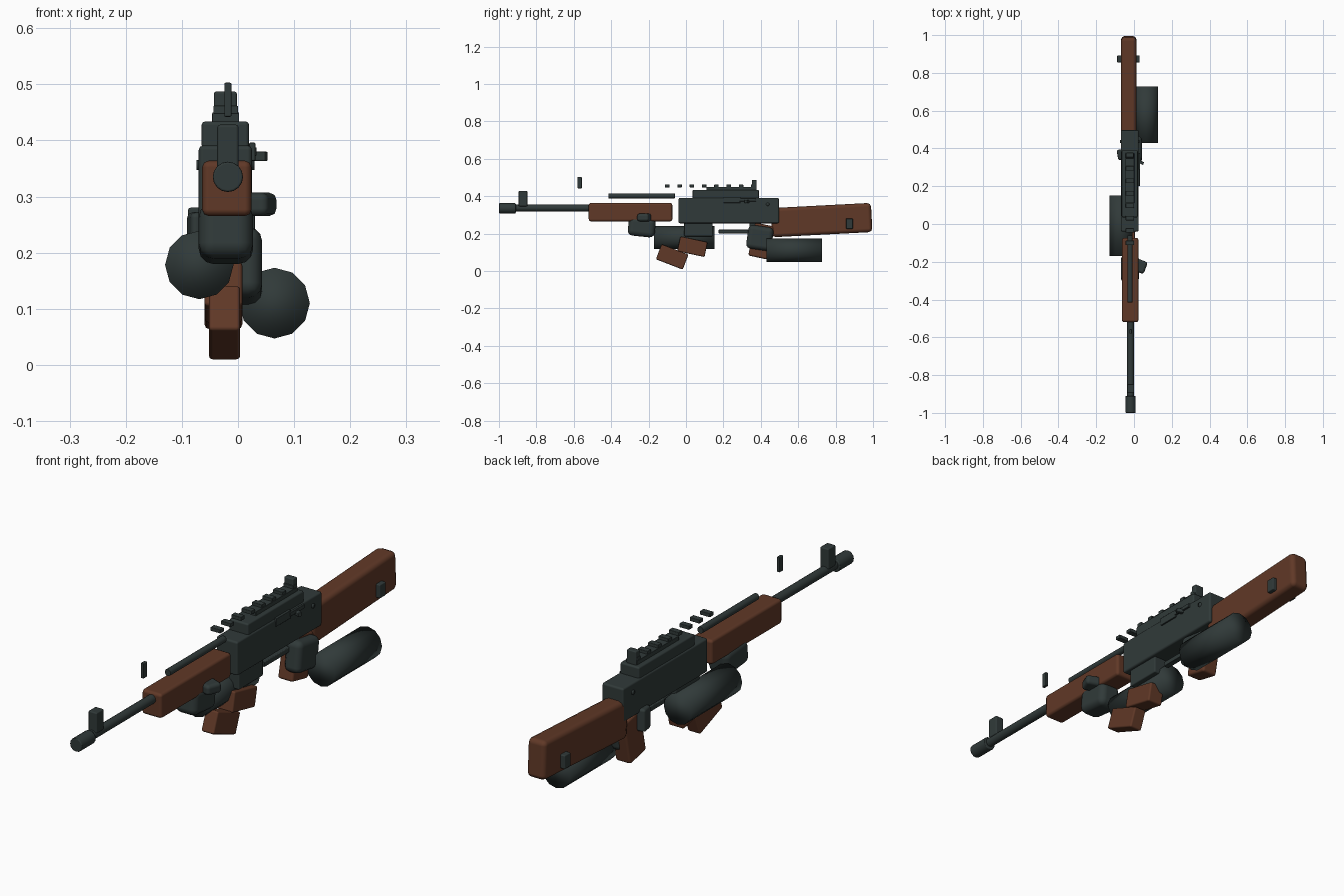
import bpy
import bmesh
from math import radians
from mathutils import Matrix, Vector

if "Cube" in bpy.data.objects:
    bpy.data.objects.remove(bpy.data.objects["Cube"])


def material(name, rgb):
    mat = bpy.data.materials.new(name)
    mat.use_nodes = True
    mat.diffuse_color = (*rgb, 1)
    mat.node_tree.nodes["Principled BSDF"].inputs["Base Color"].default_value = (*rgb, 1)
    return mat


METAL = material("dark gunmetal", (0.03, 0.042, 0.041))
WOOD = material("brown wood", (0.118, 0.04, 0.02))
AXIS = -0.018  # centre line of the body


def finish(name, bm, mat, bevel=0.0, segments=2):
    mesh = bpy.data.meshes.new(name)
    bm.to_mesh(mesh)
    bm.free()
    mesh.materials.append(mat)
    for face in mesh.polygons:
        face.use_smooth = True
    obj = bpy.data.objects.new(name, mesh)
    bpy.context.collection.objects.link(obj)
    if bevel:
        mod = obj.modifiers.new("rounded edges", "BEVEL")
        mod.width, mod.segments = bevel, segments
        mod.harden_normals = True
    return obj


def box(name, x, y, z, mat=METAL, bevel=0.003, tilt=0, yaw=0, segments=2):
    """Box from (low, high) ranges; tilt turns about x, yaw about z."""
    low, high = Vector((x[0], y[0], z[0])), Vector((x[1], y[1], z[1]))
    size = high - low
    bm = bmesh.new()
    bmesh.ops.create_cube(bm, size=1, matrix=Matrix.Diagonal((*size, 1)))
    obj = finish(name, bm, mat, bevel, segments)
    obj.location = (low + high) / 2
    obj.rotation_euler = (radians(tilt), 0, radians(yaw))
    return obj


def tube(name, x, z, y, radius, sides=16, bevel=0.0, axis="Y"):
    """Cylinder along y, or along x when axis is X (y then gives the x range)."""
    bm = bmesh.new()
    bmesh.ops.create_cone(bm, cap_ends=True, segments=sides, radius1=radius,
                          radius2=radius, depth=y[1] - y[0])
    turn = Matrix.Rotation(radians(90), 3, "X" if axis == "Y" else "Y")
    bmesh.ops.rotate(bm, verts=bm.verts, matrix=turn)
    obj = finish(name, bm, METAL, bevel)
    mid = sum(y) / 2
    obj.location = (x, mid, z) if axis == "Y" else (mid, x, z)
    return obj


def around(half, centre=AXIS):
    return centre - half, centre + half


# Barrel group
tube("barrel", AXIS, 0.337, (-0.93, -0.48), 0.018, bevel=0.002)
tube("muzzle", AXIS, 0.335, (-1.0, -0.91), 0.027, bevel=0.004)
tube("gas_tube", -0.021, 0.401, (-0.415, -0.06), 0.0135, bevel=0.002)
box("front_sight", around(0.019), (-0.895, -0.848), (0.345, 0.428), bevel=0.005)
box("front_sight_blade", around(0.0065), (-0.581, -0.557), (0.442, 0.503))

# Wooden furniture
box("handguard", (-0.064, 0.024), (-0.52, -0.073), (0.265, 0.364), WOOD, 0.012)
box("stock", (-0.069, 0.013), (0.457, 0.993), (0.194, 0.35), WOOD, 0.02, tilt=3)
box("grip", (-0.06, 0.008), (0.35, 0.455), (0.07, 0.25), WOOD, 0.01, tilt=-12)
box("magazine_upper", (-0.06, 0.008), (-0.04, 0.109), (0.089, 0.17), WOOD, 0.007, tilt=-12)
box("magazine_lower", (-0.052, 0.004), (-0.151, 0.003), (0.032, 0.118), WOOD, 0.007, tilt=-21)

# Receiver and top cover
box("receiver", (-0.07, 0.025), (-0.04, 0.497), (0.255, 0.391), bevel=0.008)
box("top_cover", (-0.065, 0.02), (0.035, 0.39), (0.385, 0.434), bevel=0.007)
box("rail", around(0.024, -0.022), (0.11, 0.375), (0.43, 0.45), bevel=0.002)
for i in range(8):
    y = -0.1 + i * 0.0657
    box(f"rail_tooth_{i + 1}", around(0.022, -0.022), (y - 0.012, y + 0.012),
        (0.447, 0.462), bevel=0.002)
box("rear_sight", (-0.043, -0.002), (0.352, 0.378), (0.43, 0.487), bevel=0.004)
box("magazine_well", (-0.056, 0.012), (-0.01, 0.143), (0.185, 0.26), bevel=0.005)
tube("receiver_pin", 0.437, 0.356, (-0.074, 0.029), 0.009, axis="X")

# Right-hand controls
box("ejection_port", (0.02, 0.031), (0.2, 0.292), (0.364, 0.396), bevel=0.002)
box("bolt_handle", (0.024, 0.033), (0.285, 0.375), (0.372, 0.388), bevel=0.002)
box("bolt_knob", (0.022, 0.052), (0.318, 0.334), (0.363, 0.38), yaw=-25)

# Under-body parts
box("front_housing", (-0.07, 0.027), (-0.309, -0.164), (0.184, 0.285),
    bevel=0.027, tilt=-6, segments=3)
box("housing_knob", (0.0, 0.064), (-0.257, -0.19), (0.265, 0.307), bevel=0.014, yaw=-20)
box("trigger_housing", (-0.03, 0.043), (0.327, 0.463), (0.113, 0.24),
    bevel=0.025, tilt=-8, segments=3)
box("trigger_guard", around(0.012), (0.175, 0.36), (0.201, 0.221))
box("selector_lever", (-0.088, -0.05), (0.34, 0.395), (0.18, 0.272), bevel=0.01, yaw=10)
tube("left_canister", -0.069, 0.178, (-0.17, 0.152), 0.061, sides=12)
tube("right_canister", 0.065, 0.11, (0.43, 0.728), 0.063, sides=12)
box("sling_mount", (-0.089, 0.03), (0.855, 0.893), (0.225, 0.28), bevel=0.004)
